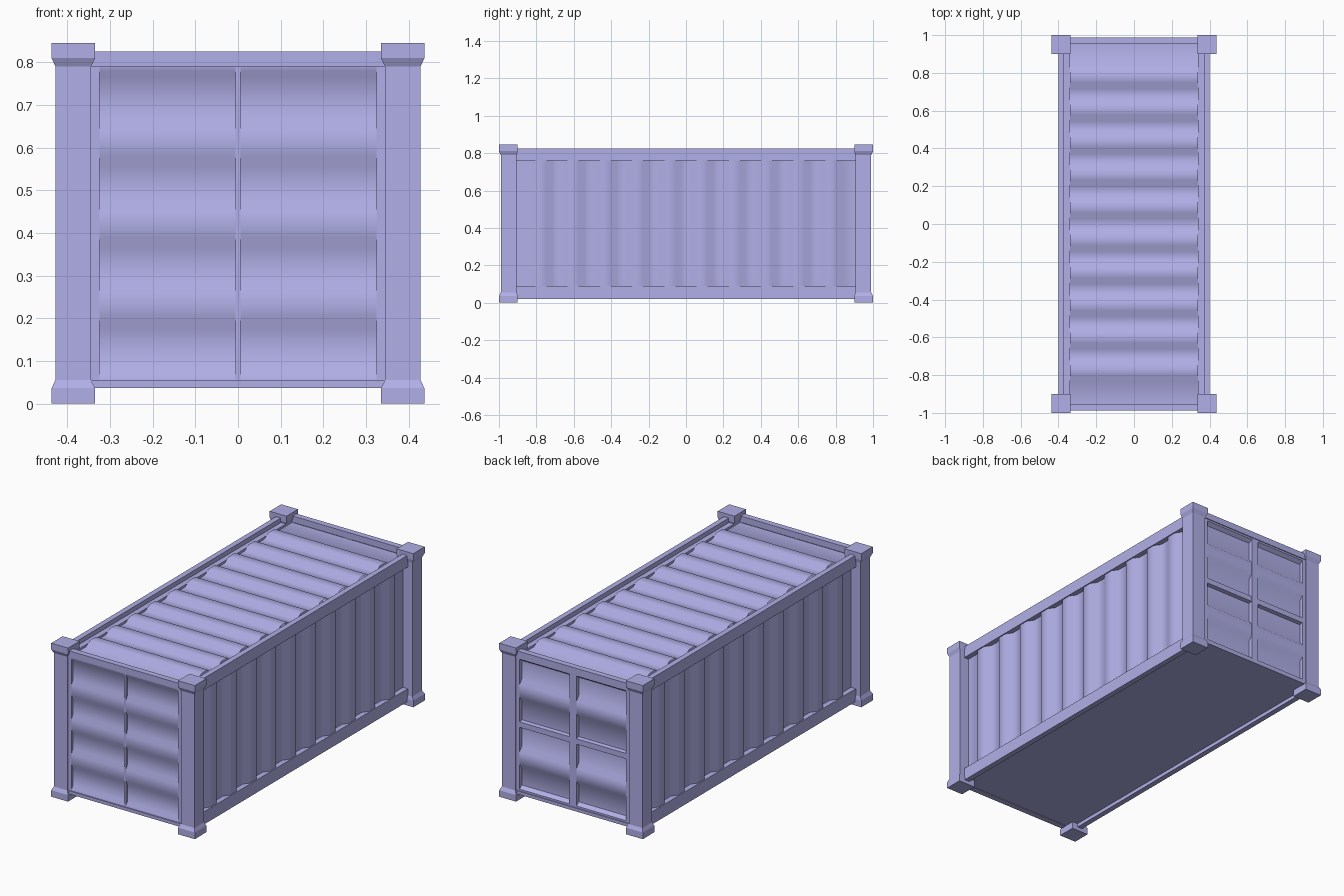
import bpy, bmesh, math
from mathutils import Vector

if "Cube" in bpy.data.objects:
    bpy.data.objects.remove(bpy.data.objects["Cube"])

paint = bpy.data.materials.new("container_paint")
paint.diffuse_color = (0.44, 0.43, 0.80, 1)
paint.use_nodes = True
paint.node_tree.nodes["Principled BSDF"].inputs["Base Color"].default_value = paint.diffuse_color


def finish(name, bm, smooth=None):
    me = bpy.data.meshes.new(name)
    bm.to_mesh(me)
    bm.free()
    ob = bpy.data.objects.new(name, me)
    bpy.context.collection.objects.link(ob)
    me.materials.append(paint)
    if smooth:
        bpy.context.view_layer.objects.active = ob
        ob.select_set(True)
        bpy.ops.object.shade_smooth_by_angle(angle=math.radians(smooth))
        ob.select_set(False)
    return ob


def box(name, x0, x1, y0, y1, z0, z1):
    bm = bmesh.new()
    bmesh.ops.create_cube(bm, size=1)
    for v in bm.verts:
        v.co = ((x0 + x1) / 2 + v.co.x * (x1 - x0),
                (y0 + y1) / 2 + v.co.y * (y1 - y0),
                (z0 + z1) / 2 + v.co.z * (z1 - z0))
    return finish(name, bm)


def sheet(name, profile, span, place, outward, smooth=50):
    """Extrude an open (position, depth) profile across span; place maps to xyz."""
    bm = bmesh.new()
    rows = [[bm.verts.new(place(u, d, v)) for u, d in profile] for v in span]
    for i in range(len(profile) - 1):
        f = bm.faces.new((rows[0][i], rows[0][i + 1], rows[1][i + 1], rows[1][i]))
        f.normal_update()
        if f.normal.dot(Vector(outward)) < 0:
            f.normal_flip()
    return finish(name, bm, smooth)


# Corner posts with their tapered castings, lofted from rectangles
CAST, POST = (.335, .437, .90, 1.0), (.345, .428, .905, .99)
LEVELS = [(0, CAST), (.036, CAST), (.055, POST), (.79, POST), (.81, CAST), (.845, CAST)]
for sx, side in ((-1, "left"), (1, "right")):
    for sy, end in ((-1, "front"), (1, "back")):
        bm = bmesh.new()
        rings = []
        for z, (x0, x1, y0, y1) in LEVELS:
            rings.append([bm.verts.new((sx * x, sy * y, z))
                          for x, y in ((x0, y0), (x1, y0), (x1, y1), (x0, y1))])
        for a, b in zip(rings, rings[1:]):
            for i in range(4):
                j = (i + 1) % 4
                bm.faces.new((a[i], a[j], b[j], b[i]))
        bm.faces.new(rings[0])
        bm.faces.new(rings[-1])
        bmesh.ops.recalc_face_normals(bm, faces=bm.faces)
        finish(f"corner_post_{end}_{side}", bm)

# Trapezoid wave along the length: valleys at the centre and both ends
PITCH, SLOPE = 0.1724, 0.032


def waves(low, high, limit):
    pts = [(-limit, low)]
    for k in range(10):
        c = (k - 4.5) * PITCH
        a, b = PITCH / 4 - SLOPE / 2, PITCH / 4 + SLOPE / 2
        pts += [(c - b, low), (c - a, high), (c + a, high), (c + b, low)]
    return pts + [(limit, low)]


# Side rails and corrugated side walls
for s, side in ((-1, "left"), (1, "right")):
    xa, xb = sorted((s * .37, s * .40))
    box(f"top_side_rail_{side}", xa, xb, -.91, .91, .76, .825)
    box(f"bottom_side_rail_{side}", xa, xb, -.91, .91, .02, .09)
    sheet(f"side_wall_{side}", waves(.371, .394, .91), (.085, .765),
          lambda u, d, v: (s * d, u, v), (s, 0, 0))

# Roof: corrugated centre, flat margins beside the rails
sheet("roof", waves(.788, .81, .957), (-.34, .34), lambda u, d, v: (v, u, d), (0, 0, 1))
for s, side in ((-1, "left"), (1, "right")):
    xa, xb = sorted((s * .34, s * .372))
    box(f"roof_margin_{side}", xa, xb, -.957, .957, .785, .80)

# Floor
box("floor", -.372, .372, -.98, .98, .04, .05)


# End walls: recessed bands between horizontal ribs, with a centre bar
def bands(ribs, low, high):
    pts = [(.05, high), (.065, high), (.08, low)]
    for z0, z1, slope in ribs:
        pts += [(z0 - slope, low), (z0, high), (z1, high), (z1 + slope, low)]
    return pts + [(.765, low), (.78, high), (.795, high)]


front_ribs = [(.20, .26, .025), (.39, .45, .025), (.58, .64, .025)]
door_ribs = [(.20, .27, .025), (.405, .435, .004), (.57, .64, .025)]
for s, name, ribs, low, bar in ((-1, "front_wall", front_ribs, .970, .006),
                                (1, "back_doors", door_ribs, .962, .021)):
    sheet(name, bands(ribs, low, .983), (-.347, .347),
          lambda u, d, v: (v, s * d, u), (0, s, 0))
    ya, yb = sorted((s * .955, s * .984))
    box(name + "_centre_bar", -bar, bar, ya, yb, .05, .795)
    # Frame strips beside the posts
    for sx, side in ((-1, "left"), (1, "right")):
        xa, xb = sorted((sx * .325, sx * .347))
        box(f"{name}_edge_{side}", xa, xb, ya, yb, .05, .795)
    ya, yb = sorted((s * .955, s * .988))
    box(name + "_top_rail", -.345, .345, ya, yb, .79, .825)
    box(name + "_bottom_rail", -.345, .345, ya, yb, .037, .055)
